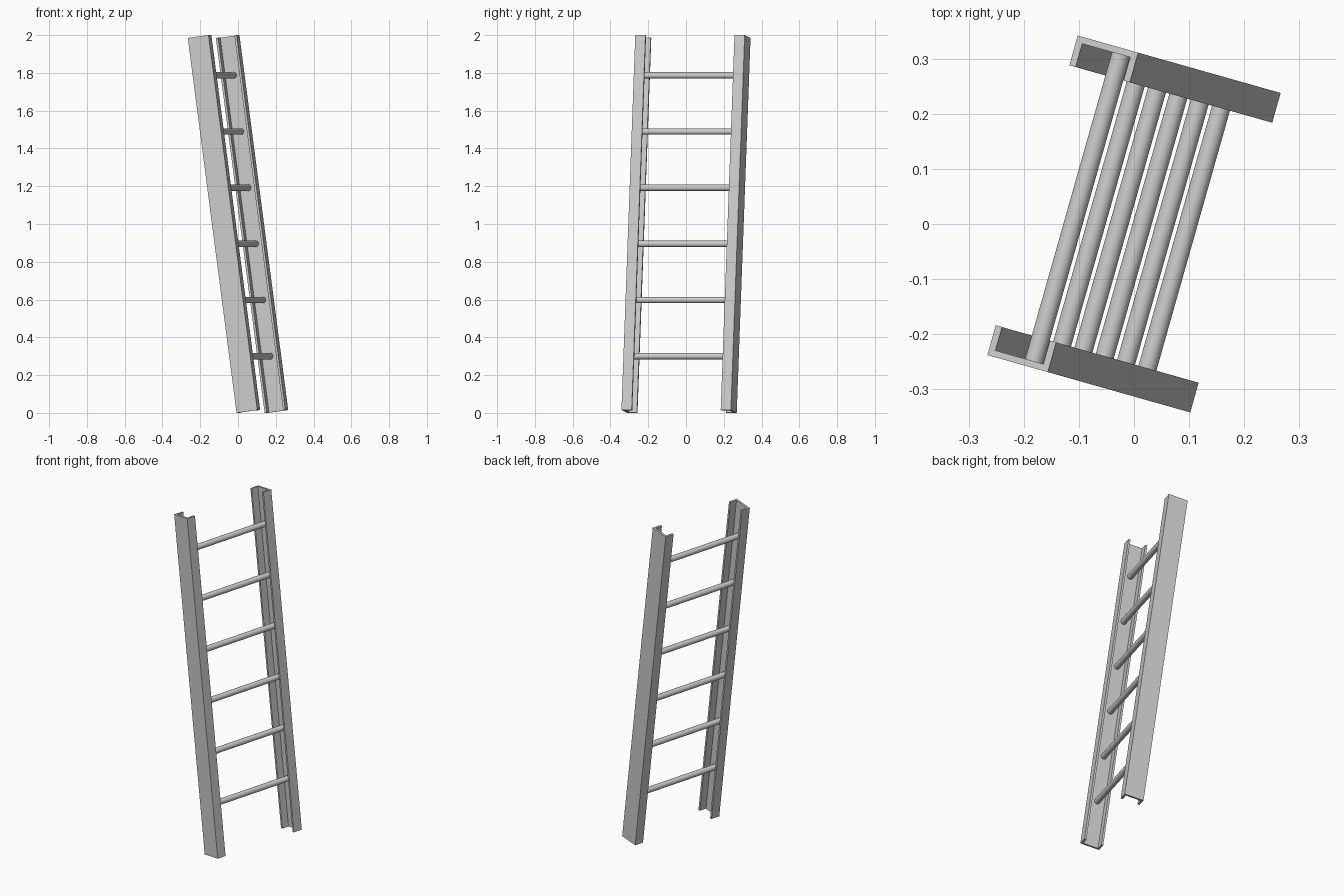
import bpy, bmesh
from math import radians
from mathutils import Matrix

if "Cube" in bpy.data.objects:
    bpy.data.objects.remove(bpy.data.objects["Cube"])

LENGTH, WIDTH, DEPTH, WALL = 2.003, 0.115, 0.056, 0.012
OUTER = 0.301            # half of the overall ladder width
RUNG_R = 0.017

# Ladder built upright about its centre, then leaned and turned
PLACE = (Matrix.Translation((0, 0, 1))
         @ Matrix.Rotation(radians(-15.8), 4, 'Z')
         @ Matrix.Rotation(radians(-7.7), 4, 'Y'))


def add_object(name, bm):
    bmesh.ops.recalc_face_normals(bm, faces=bm.faces[:])
    bm.transform(PLACE)
    mesh = bpy.data.meshes.new(name)
    bm.to_mesh(mesh)
    bm.free()
    obj = bpy.data.objects.new(name, mesh)
    bpy.context.collection.objects.link(obj)
    return obj


def add_rail(name, side):
    # C-channel with its open side facing the rungs
    w, o, i = WIDTH / 2, OUTER, OUTER - DEPTH
    profile = [(-w, i), (-w, o), (w, o), (w, i), (w - WALL, i),
               (w - WALL, o - WALL), (WALL - w, o - WALL), (WALL - w, i)]
    bm = bmesh.new()
    face = bm.faces.new([bm.verts.new((x, side * y, -LENGTH / 2)) for x, y in profile])
    ext = bmesh.ops.extrude_face_region(bm, geom=[face])
    verts = [g for g in ext['geom'] if isinstance(g, bmesh.types.BMVert)]
    bmesh.ops.translate(bm, verts=verts, vec=(0, 0, LENGTH))
    return add_object(name, bm)


def add_rung(name, height):
    # Round bar reaching the inner face of both rail webs
    bm = bmesh.new()
    bmesh.ops.create_cone(
        bm, cap_ends=True, segments=24, radius1=RUNG_R, radius2=RUNG_R,
        depth=2 * (OUTER - WALL),
        matrix=Matrix.Translation((0, 0, height)) @ Matrix.Rotation(radians(90), 4, 'X'))
    obj = add_object(name, bm)
    bpy.ops.object.select_all(action='DESELECT')
    obj.select_set(True)
    bpy.context.view_layer.objects.active = obj
    bpy.ops.object.shade_smooth_by_angle(angle=radians(30))


# Side rails
add_rail("front_rail", -1)
add_rail("back_rail", 1)

# Six evenly spaced rungs
for n in range(6):
    add_rung(f"rung_{n + 1}", -0.706 + 0.3 * n)
